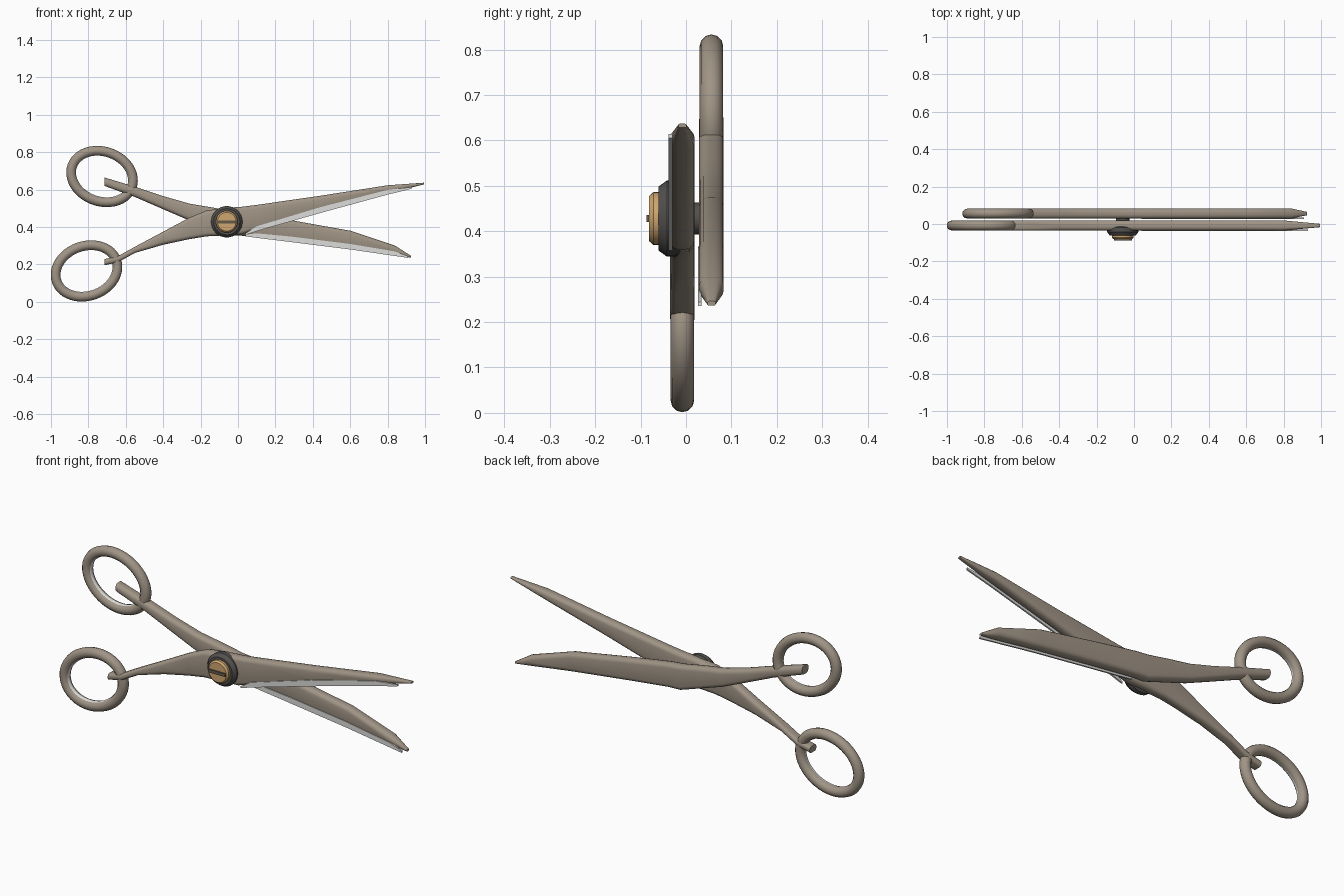
import bpy, bmesh, math
from mathutils import Matrix, Vector

cube = bpy.data.objects.get("Cube")
if cube:
    bpy.data.objects.remove(cube)


def material(name, r, g, b):
    m = bpy.data.materials.new(name)
    m.use_nodes = True
    m.diffuse_color = (r, g, b, 1)
    node = next(n for n in m.node_tree.nodes if n.type == 'BSDF_PRINCIPLED')
    node.inputs["Base Color"].default_value = (r, g, b, 1)
    return m


STEEL = material("warm steel", 0.35, 0.295, 0.235)
EDGE = material("honed silver", 0.72, 0.73, 0.71)
DARK = material("dark iron", 0.085, 0.082, 0.078)
BRASS = material("brass", 0.62, 0.38, 0.16)
SLOT = material("slot brown", 0.13, 0.1, 0.07)


def finish(name, bm, mats, angle=40):
    bmesh.ops.recalc_face_normals(bm, faces=bm.faces)
    mesh = bpy.data.meshes.new(name)
    bm.to_mesh(mesh)
    bm.free()
    for m in mats:
        mesh.materials.append(m)
    ob = bpy.data.objects.new(name, mesh)
    bpy.context.collection.objects.link(ob)
    bpy.ops.object.select_all(action='DESELECT')
    ob.select_set(True)
    bpy.context.view_layer.objects.active = ob
    bpy.ops.object.shade_smooth_by_angle(angle=math.radians(angle))
    return ob


def loft(bm, sections, closed=False):
    rings = [[bm.verts.new(p) for p in s] for s in sections]
    pairs = list(zip(rings, rings[1:]))
    if closed:
        pairs.append((rings[-1], rings[0]))
    else:
        bm.faces.new(rings[0])
        bm.faces.new(rings[-1])
    for a, b in pairs:
        for i in range(len(a)):
            j = (i + 1) % len(a)
            bm.faces.new((a[i], a[j], b[j], b[i]))


def rounded_section(x, low, high, y, depth):
    """Rectangle with rounded corners standing across the x axis."""
    h, mid = (high - low) / 2, (high + low) / 2
    r = min(0.02, h * 0.8, depth * 0.8)
    pts = []
    for sy, sz, start in ((1, 1, 0), (-1, 1, 1), (-1, -1, 2), (1, -1, 3)):
        for k in range(4):
            a = (start + k / 3) * math.pi / 2
            pts.append((x, y + sy * (depth - r) + r * math.cos(a),
                        mid + sz * (h - r) + r * math.sin(a)))
    return pts


def half(name, stations, y):
    """Shank and blade in one forged piece, thinned at the tip."""
    bm = bmesh.new()
    last = len(stations) - 1
    loft(bm, [rounded_section(x, lo, hi, y, 0.009 if i == last else 0.027)
              for i, (x, lo, hi) in enumerate(stations)])
    finish(name, bm, [STEEL])


def honed_edge(name, stations, y):
    """Thin bright plate along the lower front edge of a blade."""
    bm = bmesh.new()
    n = len(stations) - 1
    secs = []
    for i, (x, low) in enumerate(stations):
        top = low + 0.004 + 0.022 * (1 - abs(2 * i / n - 1)) ** 0.4
        secs.append([(x, y - 0.004, low - 0.005), (x, y + 0.004, low - 0.005),
                     (x, y + 0.004, top), (x, y - 0.004, top)])
    loft(bm, secs)
    finish(name, bm, [EDGE])


def finger_ring(name, x, y, z, tilt):
    """Tilted oval ring with a bright line on the front of its bore."""
    bm = bmesh.new()
    rot = Matrix.Rotation(-math.radians(tilt), 3, 'Y')
    centre, a, b, r = Vector((x, y, z)), 0.169, 0.133, 0.026
    secs = []
    for i in range(48):
        t = i * math.tau / 48
        mid = Vector((a * math.cos(t), 0, b * math.sin(t)))
        out = Vector((b * math.cos(t), 0, a * math.sin(t))).normalized()
        secs.append([centre + rot @ (mid + out * r * math.cos(p) + Vector((0, r * math.sin(p), 0)))
                     for p in (k * math.tau / 12 for k in range(12))])
    loft(bm, secs, closed=True)
    bm.normal_update()
    bmesh.ops.recalc_face_normals(bm, faces=bm.faces)
    for f in bm.faces:
        inward = (centre - f.calc_center_median()).normalized()
        if f.normal.dot(inward) > 0.7 and -0.45 < f.normal.y < 0:
            f.material_index = 1
    finish(name, bm, [STEEL, EDGE])


def turned(name, profile, mat):
    """Round part about the pivot; profile is (radius, y) pairs."""
    bm = bmesh.new()
    loft(bm, [[(PX + r * math.cos(k * math.tau / 32), y, PZ + r * math.sin(k * math.tau / 32))
               for k in range(32)] for r, y in profile])
    finish(name, bm, [mat], 30)


PX, PZ = -0.06, 0.428
FRONT_Y, BACK_Y = -0.008, 0.056

# Front half: low handle, rising blade
half("front_half", [
    (-0.715, 0.195, 0.228), (-0.64, 0.212, 0.245), (-0.55, 0.262, 0.295),
    (-0.4, 0.305, 0.375), (-0.26, 0.335, 0.45), (-0.17, 0.35, 0.488),
    (-0.06, 0.355, 0.503), (0.02, 0.36, 0.508), (0.1, 0.385, 0.518),
    (0.44, 0.482, 0.567), (0.8, 0.58, 0.623), (0.995, 0.628, 0.637)], FRONT_Y)

# Back half: high handle, falling blade
half("back_half", [
    (-0.715, 0.62, 0.665), (-0.55, 0.56, 0.615), (-0.4, 0.495, 0.565),
    (-0.26, 0.435, 0.525), (-0.14, 0.395, 0.505), (-0.02, 0.355, 0.482),
    (0.05, 0.352, 0.475), (0.28, 0.325, 0.437), (0.6, 0.285, 0.38),
    (0.84, 0.25, 0.3), (0.925, 0.236, 0.246)], BACK_Y)

# Honed cutting edges
honed_edge("front_blade_edge", [(0.04, 0.363), (0.1, 0.383), (0.44, 0.48),
                                (0.8, 0.578), (0.93, 0.61)], FRONT_Y - 0.026)
honed_edge("back_blade_edge", [(0.04, 0.355), (0.1, 0.347), (0.28, 0.325),
                               (0.6, 0.285), (0.84, 0.25), (0.91, 0.24)], BACK_Y - 0.026)

# Finger rings
finger_ring("lower_finger_ring", -0.81, FRONT_Y, 0.165, 20)
finger_ring("upper_finger_ring", -0.727, BACK_Y, 0.67, -20)

# Pivot screw: axle, washer, head and raised slot bar
turned("pivot_axle", [(0.035, 0.06), (0.035, -0.03)], DARK)
turned("pivot_washer", [(0.07, -0.01), (0.084, -0.02), (0.084, -0.042), (0.07, -0.061)], DARK)
turned("screw_head", [(0.058, -0.055), (0.058, -0.072), (0.05, -0.081)], BRASS)

bm = bmesh.new()
bmesh.ops.create_cube(bm, size=1, matrix=Matrix.Translation((PX, -0.083, PZ))
                      @ Matrix.Diagonal((0.096, 0.009, 0.016, 1)))
finish("screw_slot", bm, [SLOT])
